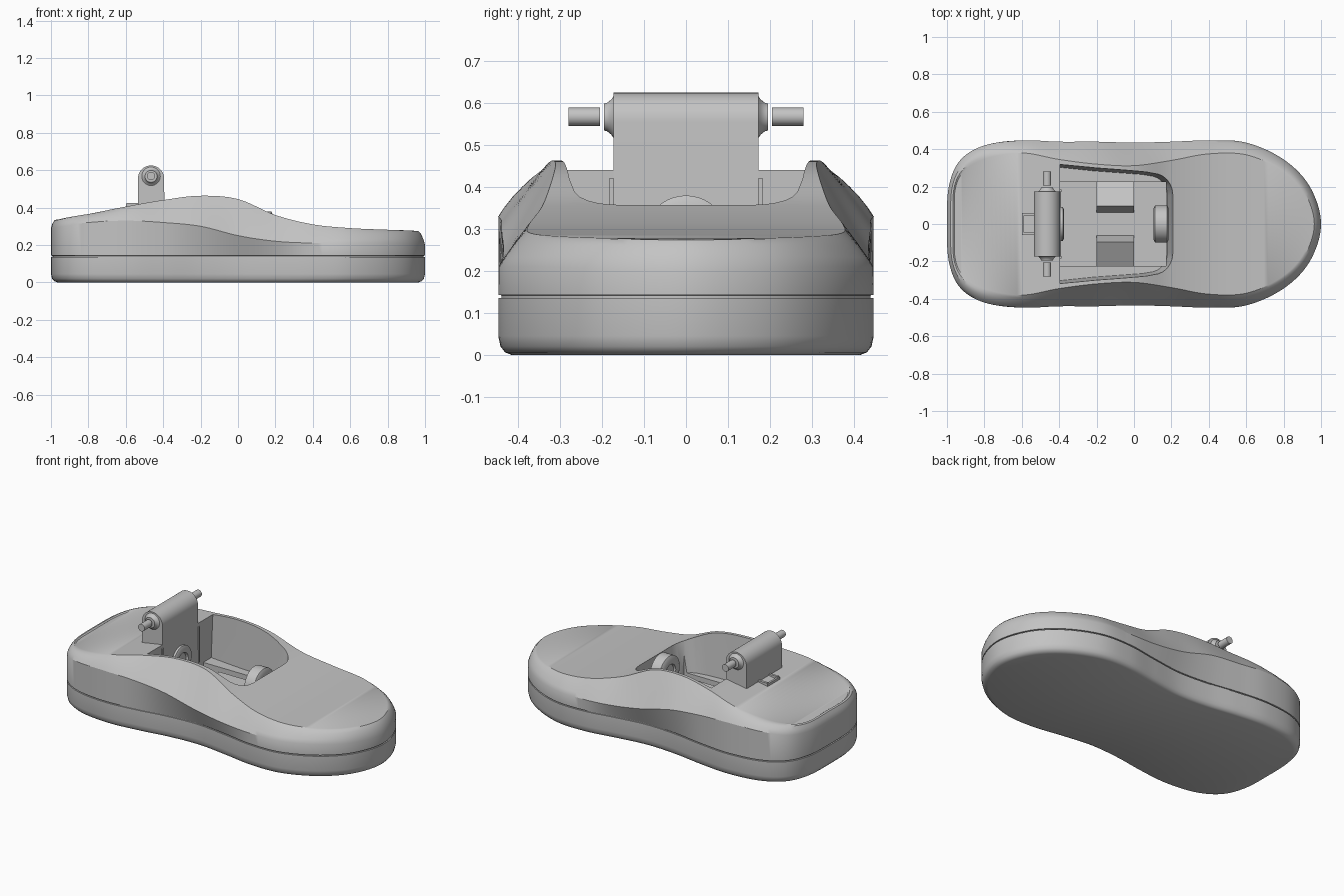
import bpy, bmesh
from math import sin, cos, pi, radians
from mathutils import Vector, Matrix

cube = bpy.data.objects.get("Cube")
if cube:
    bpy.data.objects.remove(cube, do_unlink=True)

grey = bpy.data.materials.new("plain_grey")
grey.use_nodes = True
COLOR = (0.55, 0.55, 0.55, 1)
grey.diffuse_color = COLOR
grey.node_tree.nodes["Principled BSDF"].inputs["Base Color"].default_value = COLOR


def finish(name, bm, smooth=True):
    """Turn a bmesh into a named, shaded object."""
    bmesh.ops.recalc_face_normals(bm, faces=bm.faces)
    mesh = bpy.data.meshes.new(name)
    bm.to_mesh(mesh)
    bm.free()
    mesh.materials.append(grey)
    obj = bpy.data.objects.new(name, mesh)
    bpy.context.collection.objects.link(obj)
    if smooth:
        shade(obj)
    return obj


def shade(obj):
    bpy.ops.object.select_all(action='DESELECT')
    obj.select_set(True)
    bpy.context.view_layer.objects.active = obj
    bpy.ops.object.shade_smooth_by_angle(angle=radians(32))


def prism(name, lower, upper, smooth=True):
    """Solid between two matching loops of points."""
    bm = bmesh.new()
    a = [bm.verts.new(p) for p in lower]
    b = [bm.verts.new(p) for p in upper]
    n = len(a)
    bm.faces.new(a)
    bm.faces.new(b)
    for i in range(n):
        j = (i + 1) % n
        bm.faces.new((a[i], a[j], b[j], b[i]))
    return finish(name, bm, smooth)


def box(name, x, y, z):
    loop = [(x[0], y[0]), (x[1], y[0]), (x[1], y[1]), (x[0], y[1])]
    return prism(name, [(*p, z[0]) for p in loop], [(*p, z[1]) for p in loop], False)


def lathe(name, profile, origin, direction, steps=40):
    """Spin (radius, distance) points round an axis; closed at both ends."""
    turn = Vector((0, 0, 1)).rotation_difference(Vector(direction)).to_matrix().to_4x4()
    place = Matrix.Translation(origin) @ turn
    bm = bmesh.new()
    rings = [[bm.verts.new(place @ Vector((r * cos(2 * pi * k / steps), r * sin(2 * pi * k / steps), h)))
              for k in range(steps)] for r, h in profile]
    bm.faces.new(rings[0])
    bm.faces.new(rings[-1])
    for a, b in zip(rings, rings[1:]):
        for k in range(steps):
            j = (k + 1) % steps
            bm.faces.new((a[k], a[j], b[j], b[k]))
    return finish(name, bm)


# Half outline: x, shoulder y, base y, rim x, rim y, shoulder z, rim z
rows = [
    (-1, 0, 0, -.96, 0, .29, .33),
    (-.99, .2, .2, -.955, .19, .29, .33),
    (-.93, .34, .34, -.9, .29, .3, .345),
    (-.8, .42, .42, -.79, .35, .32, .367),
    (-.6, .447, .447, -.6, .38, .33, .405),
    (-.4, .44, .43, -.4, .345, .32, .44),
    (-.2, .44, .4, -.2, .32, .3, .463),
    (0, .435, .39, 0, .312, .25, .445),
    (.2, .44, .415, .2, .34, .22, .36),
    (.4, .447, .445, .4, .375, .21, .31),
    (.6, .435, .435, .6, .37, .21, .29),
    (.8, .345, .345, .78, .29, .21, .282),
    (.94, .2, .2, .9, .17, .205, .278),
    (1, 0, 0, .955, 0, .2, .275),
]


def mirror_row(r):
    return (r[0], -r[1], -r[2], r[3], -r[4], r[5], r[6])


def smooth_rows(steps=8):
    pts = [mirror_row(rows[1])] + rows + [mirror_row(rows[-2])]
    out = []
    for a, b, c, d in zip(pts, pts[1:], pts[2:], pts[3:]):
        for k in range(steps):
            t = k / steps
            out.append([q + t * (r - p + t * (2 * p - 5 * q + 4 * r - s + t * (3 * (q - r) + s - p))) / 2
                        for p, q, r, s in zip(a, b, c, d)])
    return out + [list(rows[-1])]


outline = smooth_rows()


def base_level(z, inset):
    return [(r[0] * (1 - inset), r[2] * (1 - 2 * inset), z) for r in outline]


def slope_level(t, lift):
    """Level between the shoulder (0) and the rim (1), bulging at the ends."""
    return [(r[0] + (r[3] - r[0]) * t, r[1] + (r[4] - r[1]) * t,
             r[5] + (r[6] - r[5]) * t + lift * abs(r[0]) ** 2) for r in outline]


def shell(name, levels):
    """Stack symmetric levels and close top and bottom with cross strips."""
    bm = bmesh.new()
    last = len(outline) - 1
    rings = []
    for level in levels:
        left = [bm.verts.new(p) for p in level]
        right = [bm.verts.new((x, -y, z)) for x, y, z in level[1:-1]]
        rings.append(left + right[::-1])
    n = len(rings[0])
    for a, b in zip(rings, rings[1:]):
        for i in range(n):
            j = (i + 1) % n
            bm.faces.new((a[i], a[j], b[j], b[i]))
    for ring in (rings[0], rings[-1]):
        for i in range(last):
            strip = [ring[i], ring[i + 1], ring[n - i - 1], ring[(n - i) % n]]
            bm.faces.new(list(dict.fromkeys(strip)))
    return finish(name, bm, False)


# Lower tray with rounded bottom edge
tray = shell("base_tray", [base_level(0, .035), base_level(.006, .018), base_level(.02, .006),
                           base_level(.045, 0), base_level(.136, 0)])
shade(tray)

# Upper shell with seam groove, waisted wall and sloping shoulders
body = shell("upper_shell", [base_level(.136, .008), base_level(.142, .008), base_level(.143, 0),
                             slope_level(0, 0), slope_level(.2, .016), slope_level(.5, .023),
                             slope_level(.8, .014), slope_level(1, 0)])

# Cutters for the cockpit opening and its deeper pocket
BACK = -.395
half = [(BACK, .322), (-.2, .302), (.08, .282)]
half += [(.12 + .11 * sin(a), .16 + .115 * cos(a)) for a in [radians(15 * k) for k in range(1, 7)]]
loop = half + [(x, -y) for x, y in reversed(half)]
low = [(BACK + (x - BACK) * .92, y * .94, .18) for x, y in loop]
cutters = [prism("opening_cutter", low, [(x, y, .5) for x, y in loop], False),
           box("pocket_cutter", (BACK, .17), (-.225, .225), (.1, .3))]
for cutter in cutters:
    cutter.hide_render = True
    cut = body.modifiers.new("cut", 'BOOLEAN')
    cut.operation = 'DIFFERENCE'
    cut.solver = 'EXACT'
    cut.object = cutter
    bpy.context.view_layer.objects.active = body
    bpy.ops.object.modifier_apply(modifier=cut.name)
    bpy.data.objects.remove(cutter, do_unlink=True)
shade(body)

# Upright block with rounded top
MID, HALF = -.465, .07
arch = [(MID - HALF, .137), (MID + HALF + .004, .137)]
arch += [(MID + HALF * cos(a), .555 + HALF * sin(a)) for a in [pi * k / 20 for k in range(21)]]
prism("roller_block", [(x, -.173, z) for x, z in arch], [(x, .173, z) for x, z in arch])

for side, label in ((1, "left"), (-1, "right")):
    axis = (0, side, 0)
    # Flared boss and axle pin
    lathe(label + "_boss", [(.054, .17), (.042, .178), (.034, .188), (.032, .195)], (MID, 0, .567), axis)
    lathe(label + "_pin", [(.022, .205), (.022, .28)], (MID, 0, .568), axis, 24)
    # Small side tab beside the block
    box(label + "_tab", (-.43, -.388), sorted((side * .172, side * .184)), (.2, .42))
    # Sloping pad on the pocket floor
    ramp = [(.06, .13), (.095, .225), (.225, .15), (.225, .13)]
    prism(label + "_ramp", [(-.2, side * y, z) for y, z in ramp],
          [(0, side * y, z) for y, z in ramp], False)
    # Hook behind the block
    box(label + "_hook", (-.595, -.53), sorted((side * .045, side * .06)), (.38, .425))
box("hook_bar", (-.6, -.588), (-.06, .06), (.38, .42))

# Front wheel and rear disc, both with ringed faces
tyre = [(.02, .012), (.045, .012), (.05, 0), (.085, 0), (.1, .008),
        (.1, .072), (.085, .08), (.05, .08), (.045, .068), (.02, .068)]
lathe("front_wheel", tyre, (.105, 0, .28), (1, 0, 0))
disc = [(.09, 0), (.09, .02), (.08, .025), (.05, .025), (.045, .012), (.02, .012)]
lathe("rear_disc", disc, (-.4, 0, .28), (1, 0, 0))
